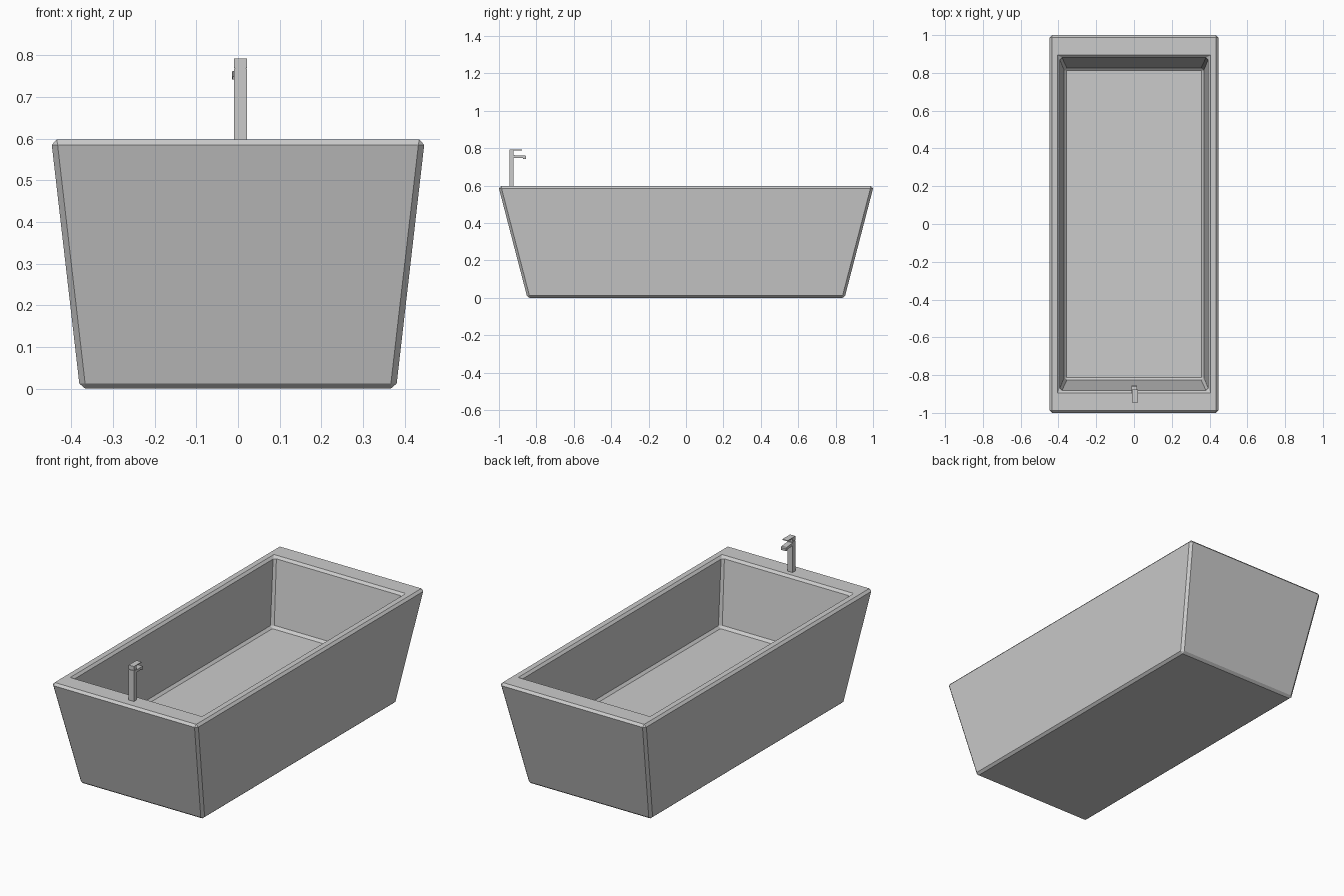
import bpy, bmesh
from mathutils import Matrix

if "Cube" in bpy.data.objects:
    bpy.data.objects.remove(bpy.data.objects["Cube"])


def finish(name, bm):
    bmesh.ops.remove_doubles(bm, verts=bm.verts[:], dist=1e-5)
    bmesh.ops.recalc_face_normals(bm, faces=bm.faces[:])
    mesh = bpy.data.meshes.new(name)
    bm.to_mesh(mesh)
    bm.free()
    ob = bpy.data.objects.new(name, mesh)
    bpy.context.collection.objects.link(ob)
    return ob


def ring(bm, hx, hy, c, z):
    # rectangle with corners cut by c
    pts = [(hx, -hy + c), (hx, hy - c), (hx - c, hy), (-hx + c, hy),
           (-hx, hy - c), (-hx, -hy + c), (-hx + c, -hy), (hx - c, -hy)]
    return [bm.verts.new((x, y, z)) for x, y in pts]


def loft(name, specs):
    bm = bmesh.new()
    rings = [ring(bm, *s) for s in specs]
    for a, b in zip(rings, rings[1:]):
        for i in range(8):
            j = (i + 1) % 8
            bm.faces.new((a[i], a[j], b[j], b[i]))
    bm.faces.new(rings[0])
    bm.faces.new(rings[-1])
    return finish(name, bm)


def side_profile(name, pts, x0, x1):
    # extrude a (y, z) outline across x
    bm = bmesh.new()
    face = bm.faces.new([bm.verts.new((x0, y, z)) for y, z in pts])
    ext = bmesh.ops.extrude_face_region(bm, geom=[face])
    verts = [v for v in ext["geom"] if isinstance(v, bmesh.types.BMVert)]
    bmesh.ops.translate(bm, verts=verts, vec=(x1 - x0, 0, 0))
    return finish(name, bm)


# tapered tub: outside from base to rim, then down the inside to the floor
loft("bathtub", [
    (0.367, 0.837, 0.0, 0.0),
    (0.381, 0.851, 0.014, 0.012),
    (0.447, 1.000, 0.014, 0.585),
    (0.435, 0.988, 0.0, 0.598),
    (0.405, 0.894, 0.0, 0.598),
    (0.393, 0.881, 0.012, 0.585),
    (0.370, 0.827, 0.014, 0.243),
    (0.357, 0.812, 0.0, 0.230),
])

# tap column
side_profile("tap_post", [(-0.945, 0.59), (-0.921, 0.59),
                          (-0.921, 0.768), (-0.945, 0.768)], -0.010, 0.022)

# lever on top: block with a thin blade forward
side_profile("tap_lever", [(-0.945, 0.770), (-0.921, 0.770), (-0.921, 0.787),
                           (-0.877, 0.788), (-0.877, 0.792), (-0.945, 0.792)],
             -0.010, 0.022)
side_profile("tap_neck", [(-0.942, 0.765), (-0.924, 0.765),
                          (-0.924, 0.772), (-0.942, 0.772)], -0.007, 0.019)

# spout, turned slightly to one side
spout = side_profile("tap_spout", [(-0.93, 0.748), (-0.872, 0.748), (-0.870, 0.742),
                                   (-0.857, 0.742), (-0.855, 0.757), (-0.860, 0.761),
                                   (-0.93, 0.763)], -0.010, 0.020)
pivot = Matrix.Translation((0.006, -0.93, 0))
spout.data.transform(pivot @ Matrix.Rotation(0.06, 4, 'Z') @ pivot.inverted())
